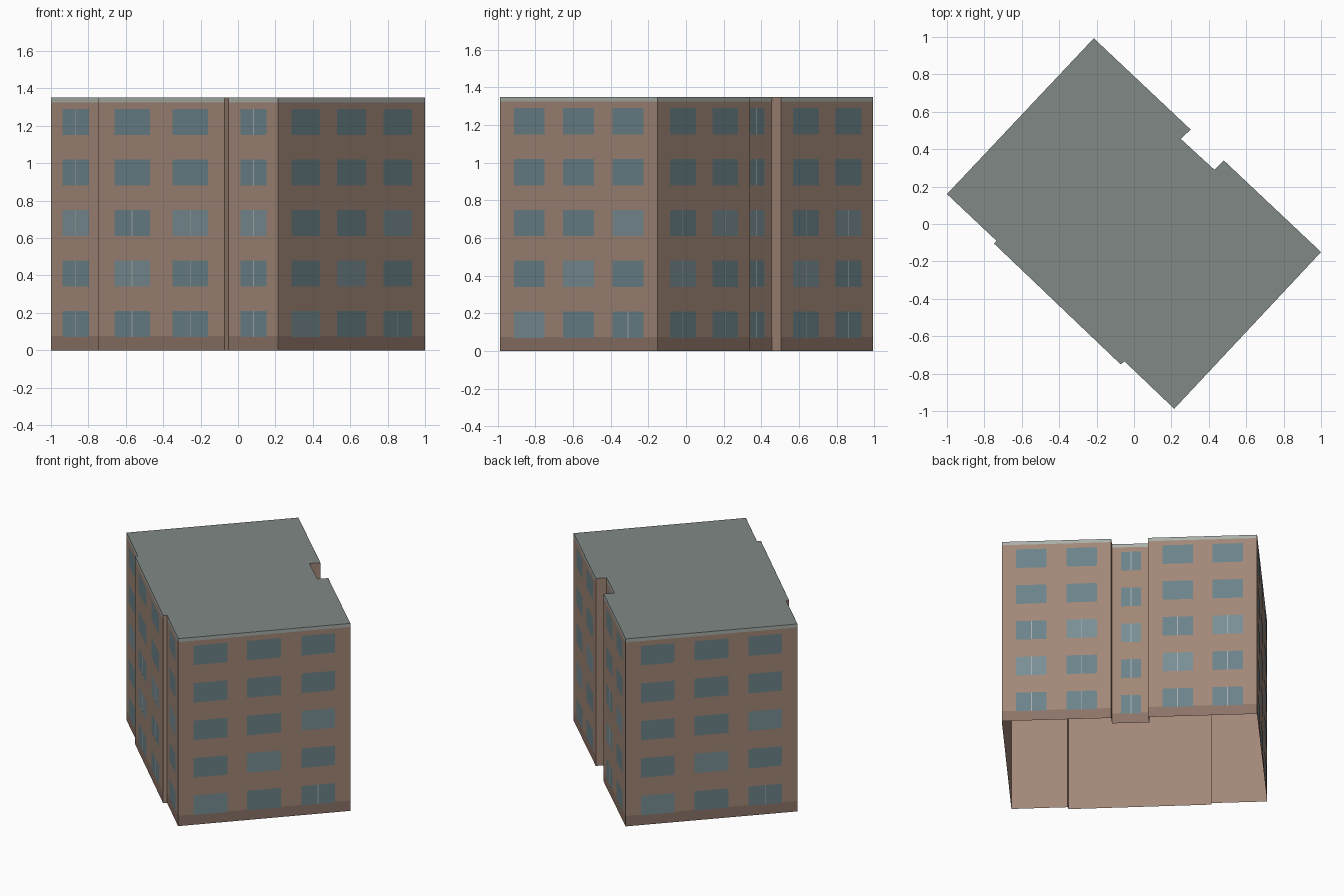
import bpy
from mathutils import Vector

if "Cube" in bpy.data.objects:
    bpy.data.objects.remove(bpy.data.objects["Cube"])

HEIGHT, PLINTH_TOP, BAND_BOTTOM = 1.35, 0.075, 1.325

# Footprint corners (clockwise seen from above) with window count of the wall that follows
FOOTPRINT = [
    (-0.215, 0.993, 2), (0.303, 0.505, 0), (0.25, 0.455, 1), (0.43, 0.29, 0),
    (0.48, 0.34, 2), (1.0, -0.15, 3), (0.215, -0.988, 1), (-0.05, -0.735, 0),
    (-0.072, -0.75, 2), (-0.748, -0.105, 0), (-0.735, -0.09, 1), (-1.0, 0.16, 3),
]
# Window spans along a wall, left to right seen from outside
SPANS = {0: [], 1: [(0.24, 0.77)], 2: [(0.13, 0.41), (0.59, 0.87)],
         3: [(0.09, 0.285), (0.40, 0.597), (0.715, 0.91)]}
ROWS = [(0.07 + 0.27 * i, 0.21 + 0.27 * i) for i in range(5)]


def material(name, rgb):
    m = bpy.data.materials.new(name)
    m.diffuse_color = (*[(c / 255) ** 2.2 for c in rgb], 1)
    m.use_nodes = True
    m.node_tree.nodes["Principled BSDF"].inputs["Base Color"].default_value = m.diffuse_color
    return m


BRICK = material("brick", (160, 134, 118))
BASE = material("base_brick", (139, 115, 103))
BAND = material("roof_band", (168, 174, 168))
ROOF = material("roofing", (128, 135, 132))
GLASS = material("glass", (108, 130, 137))
GLASS_LIGHT = material("light_glass", (120, 141, 147))
FRAME = material("frame", (165, 173, 174))


def mesh_object(name, polygons):
    """Make an object from a list of (corner points, material)."""
    verts, faces, mats, slots = [], [], [], []
    for points, mat in polygons:
        faces.append(list(range(len(verts), len(verts) + len(points))))
        verts += points
        if mat not in mats:
            mats.append(mat)
        slots.append(mats.index(mat))
    mesh = bpy.data.meshes.new(name)
    mesh.from_pydata(verts, [], faces)
    for m in mats:
        mesh.materials.append(m)
    for poly, slot in zip(mesh.polygons, slots):
        poly.material_index = slot
    obj = bpy.data.objects.new(name, mesh)
    bpy.context.collection.objects.link(obj)


def panel(left, right, a, b, z0, z1, offset=0.0):
    """Upright rectangle covering fractions a..b of a wall, pushed outward."""
    d = right - left
    out = Vector((d.y, -d.x)).normalized() * offset
    p, q = left + d * a + out, left + d * b + out
    return [(p.x, p.y, z0), (q.x, q.y, z0), (q.x, q.y, z1), (p.x, p.y, z1)]


corners = [Vector((x, y)) for x, y, _ in FOOTPRINT]
plinth, walls, band, windows, mullions = [], [], [], [], []

for i, (_, _, count) in enumerate(FOOTPRINT):
    right, left = corners[i], corners[(i + 1) % len(corners)]
    # Wall shell, open underneath; the short returns stay plain
    walls.append((panel(left, right, 0, 1, 0, HEIGHT), BRICK))
    if count:
        plinth.append((panel(left, right, 0, 1, 0, PLINTH_TOP, 0.0006), BASE))
        band.append((panel(left, right, 0, 1, BAND_BOTTOM, HEIGHT, 0.0006), BAND))
    # Windows, a few with lighter glass or a centre bar
    for row, (z0, z1) in enumerate(ROWS):
        for col, (a, b) in enumerate(SPANS[count]):
            light = row == col + {1: 2, 2: 1, 3: 0}[count]
            windows.append((panel(left, right, a, b, z0, z1, 0.0012),
                            GLASS_LIGHT if light else GLASS))
            if count == 1 or (count == 2 and row < 3) or (count == 3 and row == 0 and col == 2):
                mid, half = (a + b) / 2, 0.0025 / (right - left).length
                mullions.append((panel(left, right, mid - half, mid + half, z0, z1, 0.0018), FRAME))

mesh_object("walls", walls)
mesh_object("plinth", plinth)
mesh_object("roof_band", band)
# Flat roof
mesh_object("roof", [([(c.x, c.y, HEIGHT) for c in reversed(corners)], ROOF)])
mesh_object("windows", windows)
mesh_object("window_mullions", mullions)
